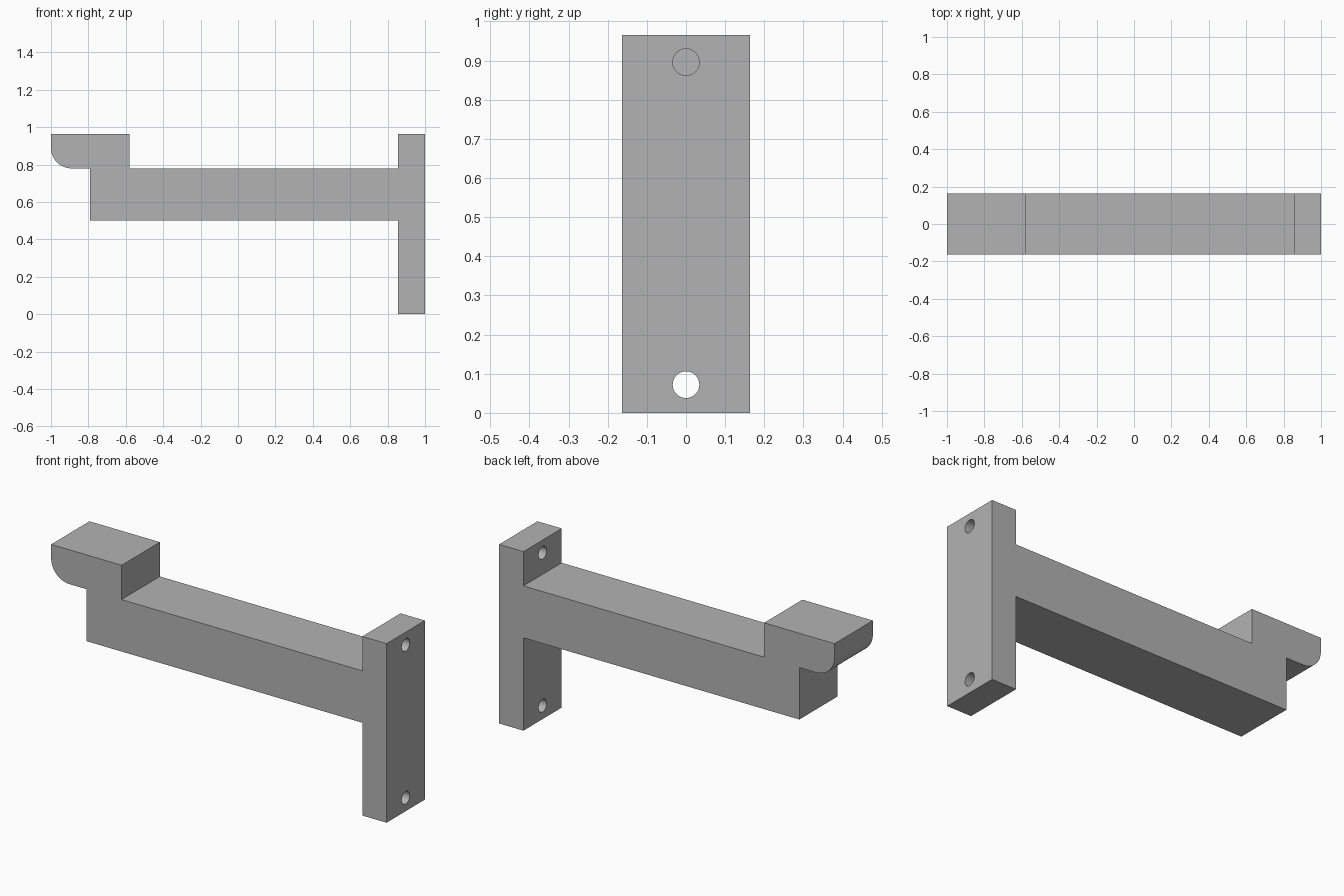
import bpy
import bmesh
from math import cos, sin, pi, radians

cube = bpy.data.objects.get("Cube")
if cube:
    bpy.data.objects.remove(cube, do_unlink=True)

HALF_WIDTH = 0.163
HEIGHT = 0.965
ARM_BOTTOM, ARM_TOP = 0.5, 0.78
PLATE_X = 0.855
NOSE_RADIUS = 0.11

grey = bpy.data.materials.new("plain grey")
grey.use_nodes = True
colour = (0.45, 0.45, 0.45, 1)
grey.diffuse_color = colour
grey.node_tree.nodes["Principled BSDF"].inputs["Base Color"].default_value = colour

# Side profile: wall plate, arm and raised hook with a rounded nose
nose = []
for i in range(17):
    a = pi + i / 16 * pi / 2
    nose.append((-1 + NOSE_RADIUS * (1 + cos(a)),
                 ARM_TOP + NOSE_RADIUS * (1 + sin(a))))
profile = nose + [
    (-0.79, ARM_TOP), (-0.79, ARM_BOTTOM), (PLATE_X, ARM_BOTTOM),
    (PLATE_X, 0), (1, 0), (1, HEIGHT), (PLATE_X, HEIGHT),
    (PLATE_X, ARM_TOP), (-0.58, ARM_TOP), (-0.58, HEIGHT), (-1, HEIGHT)]

bm = bmesh.new()
side = bm.faces.new([bm.verts.new((x, -HALF_WIDTH, z)) for x, z in profile])
extruded = bmesh.ops.extrude_face_region(bm, geom=[side])["geom"]
bmesh.ops.translate(bm, vec=(0, 2 * HALF_WIDTH, 0),
                    verts=[v for v in extruded if isinstance(v, bmesh.types.BMVert)])
bmesh.ops.recalc_face_normals(bm, faces=bm.faces)
mesh = bpy.data.meshes.new("bracket")
bm.to_mesh(mesh)
bm.free()
mesh.materials.append(grey)
bracket = bpy.data.objects.new("bracket", mesh)
bpy.context.collection.objects.link(bracket)

# Screw holes through the wall plate
for name, z in (("lower", 0.072), ("upper", 0.896)):
    bpy.ops.mesh.primitive_cylinder_add(
        vertices=48, radius=0.034, depth=0.3,
        location=((PLATE_X + 1) / 2, 0, z), rotation=(0, pi / 2, 0))
    cutter = bpy.context.object
    cutter.name = name + "_hole_cutter"
    cutter.hide_render = True
    cutter.data.materials.append(grey)
    bpy.ops.object.select_all(action="DESELECT")
    bracket.select_set(True)
    bpy.context.view_layer.objects.active = bracket
    cut = bracket.modifiers.new(name + " hole", "BOOLEAN")
    cut.operation = "DIFFERENCE"
    cut.solver = "EXACT"
    cut.object = cutter
    bpy.ops.object.modifier_apply(modifier=cut.name)
    bpy.data.objects.remove(cutter, do_unlink=True)

bpy.ops.object.shade_smooth_by_angle(angle=radians(30))
